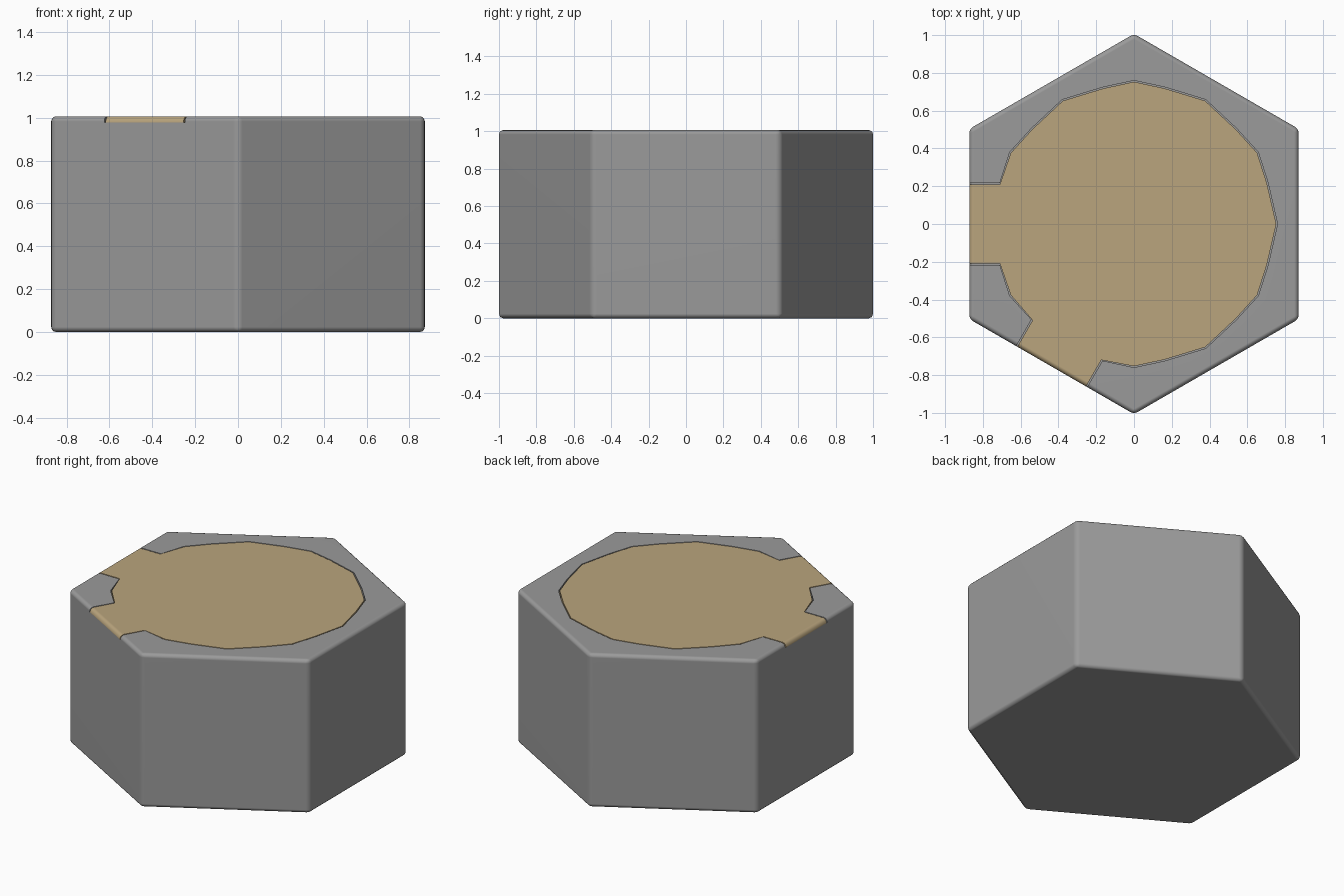
import bpy, bmesh, math
from mathutils import Matrix, Vector

if "Cube" in bpy.data.objects:
    bpy.data.objects.remove(bpy.data.objects["Cube"])

R, H, BEVEL = 1.0065, 1.0065, 0.024
APOTHEM = R * math.cos(math.pi / 6)
ROAD_SIDES = (3, 4)      # hex sides the plaza runs out to
INLAY_Z = 0.978


def prism(name, outline, z0, z1, bevel=0):
    bm = bmesh.new()
    base = bm.faces.new([bm.verts.new((x, y, z0)) for x, y in outline])
    top = bmesh.ops.extrude_face_region(bm, geom=[base])["geom"]
    verts = [v for v in top if isinstance(v, bmesh.types.BMVert)]
    bmesh.ops.translate(bm, verts=verts, vec=(0, 0, z1 - z0))
    bmesh.ops.recalc_face_normals(bm, faces=bm.faces)
    if bevel:
        bmesh.ops.bevel(bm, geom=bm.edges[:], offset=bevel, segments=3,
                        profile=0.5, affect='EDGES')
    me = bpy.data.meshes.new(name)
    bm.to_mesh(me)
    bm.free()
    ob = bpy.data.objects.new(name, me)
    bpy.context.collection.objects.link(ob)
    return ob


def boolean(ob, cutter, op):
    mod = ob.modifiers.new("cut", 'BOOLEAN')
    mod.object, mod.operation, mod.solver = cutter, op, 'EXACT'
    bpy.context.view_layer.objects.active = ob
    bpy.ops.object.modifier_apply(modifier=mod.name)


def smooth(ob):
    bpy.ops.object.select_all(action='DESELECT')
    ob.select_set(True)
    bpy.context.view_layer.objects.active = ob
    bpy.ops.object.shade_smooth_by_angle(angle=math.radians(40))
    mod = ob.modifiers.new("normals", 'WEIGHTED_NORMAL')
    mod.keep_sharp = True


def colour(ob, name, rgb):
    mat = bpy.data.materials.new(name)
    mat.diffuse_color = (*rgb, 1)
    mat.use_nodes = True
    mat.node_tree.nodes["Principled BSDF"].inputs["Base Color"].default_value = mat.diffuse_color
    ob.data.materials.clear()
    ob.data.materials.append(mat)


def plaza_outline(inset):
    # One repeating section per hex side, with arms where roads leave
    outline = []
    for side in range(6):
        w = 0.217
        if side in ROAD_SIDES:
            w -= inset
            section = [(0.71, -w), (APOTHEM + 0.1, -w), (APOTHEM + 0.1, w), (0.71, w)]
        else:
            section = [(0.71 - inset, -w), (0.76 - inset, 0), (0.71 - inset, w)]
        k = 1 - inset / 0.76
        section.append((0.658 * k, 0.38 * k))
        rot = Matrix.Rotation(side * math.pi / 3, 2)
        outline += [tuple(rot @ Vector(p)) for p in section]
    return outline


# Hexagonal block
hexagon = [(R * math.sin(i * math.pi / 3), R * math.cos(i * math.pi / 3))
           for i in range(6)]
block = prism("hex_block", hexagon, 0, H, BEVEL)
plaza = prism("plaza_inlay", hexagon, 0, H, BEVEL)

# Recess in the block and inlay, with a fine seam between them
for ob, op, inset in ((block, 'DIFFERENCE', 0), (plaza, 'INTERSECT', 0.007)):
    cutter = prism("plaza_cutter", plaza_outline(inset), INLAY_Z, H + 0.2)
    boolean(ob, cutter, op)
    bpy.data.objects.remove(cutter)

colour(block, "stone_grey", (0.325, 0.325, 0.325))
colour(plaza, "sand", (0.49, 0.375, 0.206))
for ob in (block, plaza):
    smooth(ob)
